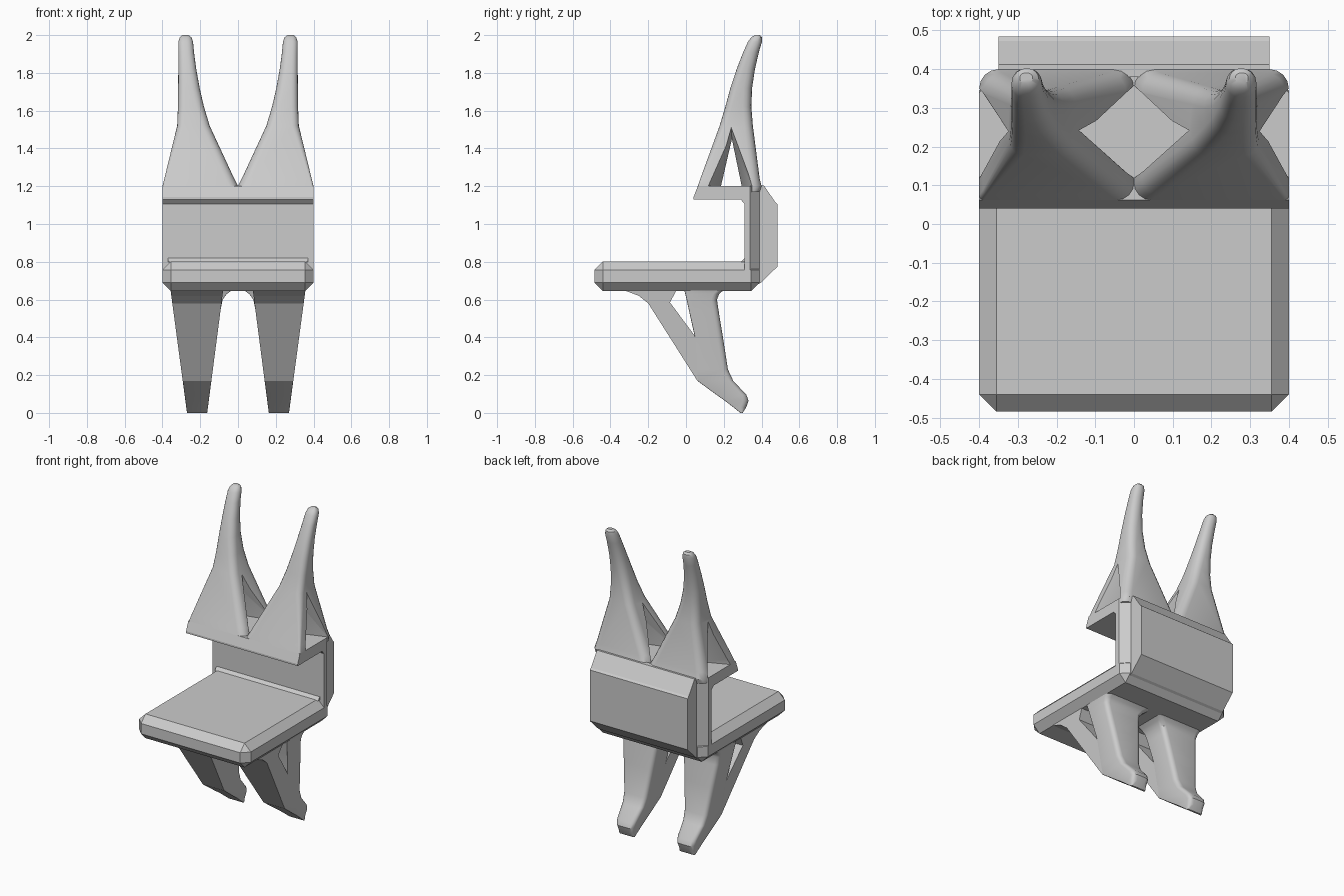
import bpy, bmesh, math
from mathutils import Vector

cube = bpy.data.objects.get("Cube")
if cube:
    bpy.data.objects.remove(cube, do_unlink=True)

grey = bpy.data.materials.new("plain_grey")
grey.use_nodes = True
grey.diffuse_color = (0.6, 0.6, 0.6, 1)
grey.node_tree.nodes["Principled BSDF"].inputs["Base Color"].default_value = (0.6, 0.6, 0.6, 1)


def finish(bm, name):
    bmesh.ops.recalc_face_normals(bm, faces=bm.faces)
    mesh = bpy.data.meshes.new(name)
    bm.to_mesh(mesh)
    bm.free()
    mesh.materials.append(grey)
    obj = bpy.data.objects.new(name, mesh)
    bpy.context.collection.objects.link(obj)
    return obj


def smooth(obj, degrees=32):
    obj.data.shade_smooth()
    obj.data.set_sharp_from_angle(angle=math.radians(degrees))


def loft(rings, name):
    """Skin a stack of equal-length rings and cap both ends."""
    bm = bmesh.new()
    rows = [[bm.verts.new(p) for p in ring] for ring in rings]
    n = len(rows[0])
    for a, b in zip(rows, rows[1:]):
        for i in range(n):
            j = (i + 1) % n
            bm.faces.new((a[i], a[j], b[j], b[i]))
    bm.faces.new(rows[0])
    bm.faces.new(rows[-1])
    return finish(bm, name)


def extrude_x(profile, half, name):
    return loft([[(x, y, z) for y, z in profile] for x in (-half, half)], name)


def rounded_ring(side, z, x0, x1, y0, y1, radii, steps=4):
    """Rectangle with its own radius on each corner, mirrored by side."""
    corners = ((x0, y0, 1, 1), (x1, y0, -1, 1), (x1, y1, -1, -1), (x0, y1, 1, -1))
    ring = []
    for k, ((x, y, sx, sy), r) in enumerate(zip(corners, radii)):
        r = min(r, (x1 - x0) * 0.48, (y1 - y0) * 0.48)
        for i in range(steps + 1):
            a = math.pi * (1 + k / 2) + math.pi / 2 * i / steps
            ring.append((side * (x + sx * r + r * math.cos(a)),
                         y + sy * r + r * math.sin(a), z))
    return ring


# Seat: slab with chamfered edges
bm = bmesh.new()
bmesh.ops.create_cube(bm, size=1)
for v in bm.verts:
    v.co = Vector((v.co.x * 0.8, v.co.y * 0.875 - 0.0475, v.co.z * 0.157 + 0.7235))
bmesh.ops.bevel(bm, geom=bm.edges[:], offset=0.045, segments=1, affect='EDGES')
finish(bm, "seat")

# Backrest: upright slab with chamfered rear corners
plan = [(-0.4, 0.31), (0.4, 0.31), (0.4, 0.34), (0.35, 0.39), (-0.35, 0.39), (-0.4, 0.34)]
loft([[(x, y, z) for x, y in plan] for z in (0.69, 1.2)], "backrest")

# Shelf, rear block and the small fillets in the inner corners
extrude_x([(0.04, 1.13), (0.34, 1.13), (0.34, 1.2), (0.062, 1.2), (0.04, 1.142)],
          0.4, "shelf")
extrude_x([(0.38, 0.68), (0.395, 0.688), (0.485, 0.775), (0.485, 1.105), (0.473, 1.115),
           (0.412, 1.205), (0.38, 1.205)], 0.35, "rear_block")
extrude_x([(0.29, 0.8), (0.31, 0.82), (0.32, 0.8)], 0.37, "lower_fillet")
extrude_x([(0.288, 1.131), (0.31, 1.107), (0.32, 1.131)], 0.4, "upper_fillet")

# Horn sections: height, inner x, outer x, front y, rear y, corner radius
HORN = [
    (1.17, -0.005, 0.4, 0.051, 0.39, 0.05),
    (1.2, 0.0, 0.4, 0.062, 0.4, 0.05),
    (1.24, 0.02, 0.39, 0.076, 0.39, 0.05),
    (1.52, 0.15, 0.322, 0.178, 0.354, 0.045),
    (1.62, 0.18, 0.318, 0.208, 0.346, 0.045),
    (1.72, 0.203, 0.317, 0.235, 0.35, 0.045),
    (1.82, 0.221, 0.316, 0.268, 0.365, 0.042),
    (1.91, 0.233, 0.316, 0.303, 0.386, 0.038),
    (1.965, 0.238, 0.316, 0.328, 0.402, 0.036),
    (1.988, 0.246, 0.308, 0.345, 0.402, 0.028),
    (2.0, 0.262, 0.295, 0.365, 0.39, 0.012),
]
# Window sections: x, front y, rear y, apex height
WINDOW = [(-0.03, 0.11, 0.365, 1.6), (0.235, 0.185, 0.295, 1.45), (0.43, 0.105, 0.36, 1.58)]


def make_horn(side, label):
    rings = []
    for z, x0, x1, y0, y1, r in HORN:
        front = 0.012 if z < 1.3 else r * 0.8
        rings.append(rounded_ring(side, z, x0, x1, y0, y1, (r * 0.9, front, r, r)))
    horn = loft(rings, label + "_horn")
    # Triangular tunnel, narrow in the middle and flared at both ends
    rings = []
    for x, y0, y1, top in WINDOW:
        mid = (y0 + y1) / 2 + 0.003
        rings.append([(side * x, y0, 1.2), (side * x, mid, top), (side * x, y1, 1.2),
                      (side * x, y1, 1.1), (side * x, y0, 1.1)])
    cutter = loft(rings, label + "_window_cutter")
    cutter.hide_render = True
    mod = horn.modifiers.new("window", 'BOOLEAN')
    mod.operation = 'DIFFERENCE'
    mod.solver = 'EXACT'
    mod.object = cutter
    bpy.context.view_layer.update()
    cut = bpy.data.meshes.new_from_object(horn.evaluated_get(
        bpy.context.evaluated_depsgraph_get()))
    horn.modifiers.clear()
    horn.data = cut
    bpy.data.objects.remove(cutter, do_unlink=True)
    smooth(horn)


# Leg sections: height, front y, rear y, inner flare
LEG = [
    (0.0, 0.288, 0.3, 0), (0.03, 0.25, 0.319, 0), (0.065, 0.205, 0.331, 0),
    (0.095, 0.162, 0.32, 0), (0.17, 0.06, 0.25, 0), (0.23, 0.055, 0.222, 0),
    (0.41, 0.045, 0.194, 0), (0.55, 0.014, 0.171, 0), (0.6, 0.003, 0.164, 0.004),
    (0.63, -0.004, 0.176, 0.022), (0.655, -0.01, 0.205, 0.055),
]
STRUT = [(0.06, 0.17), (-0.2, 0.58), (-0.25, 0.62), (-0.33, 0.65), (-0.05, 0.65),
         (-0.085, 0.585), (0.045, 0.41), (0.1, 0.2)]


def inner(z):
    return 0.163 - 0.13 * z


def outer(z):
    return 0.27 + 0.134 * z


def make_leg(side, label):
    rings = []
    for z, y0, y1, flare in LEG:
        rings.append(rounded_ring(side, z, inner(z) - flare, outer(z), y0, y1,
                                  (0.004, 0.004, 0.03, 0.03)))
    smooth(loft(rings, label + "_leg"))
    loft([[(side * edge(z), y, z) for y, z in STRUT] for edge in (inner, outer)],
         label + "_leg_strut")


for side, label in ((1, "left"), (-1, "right")):
    make_horn(side, label)
    make_leg(side, label)
